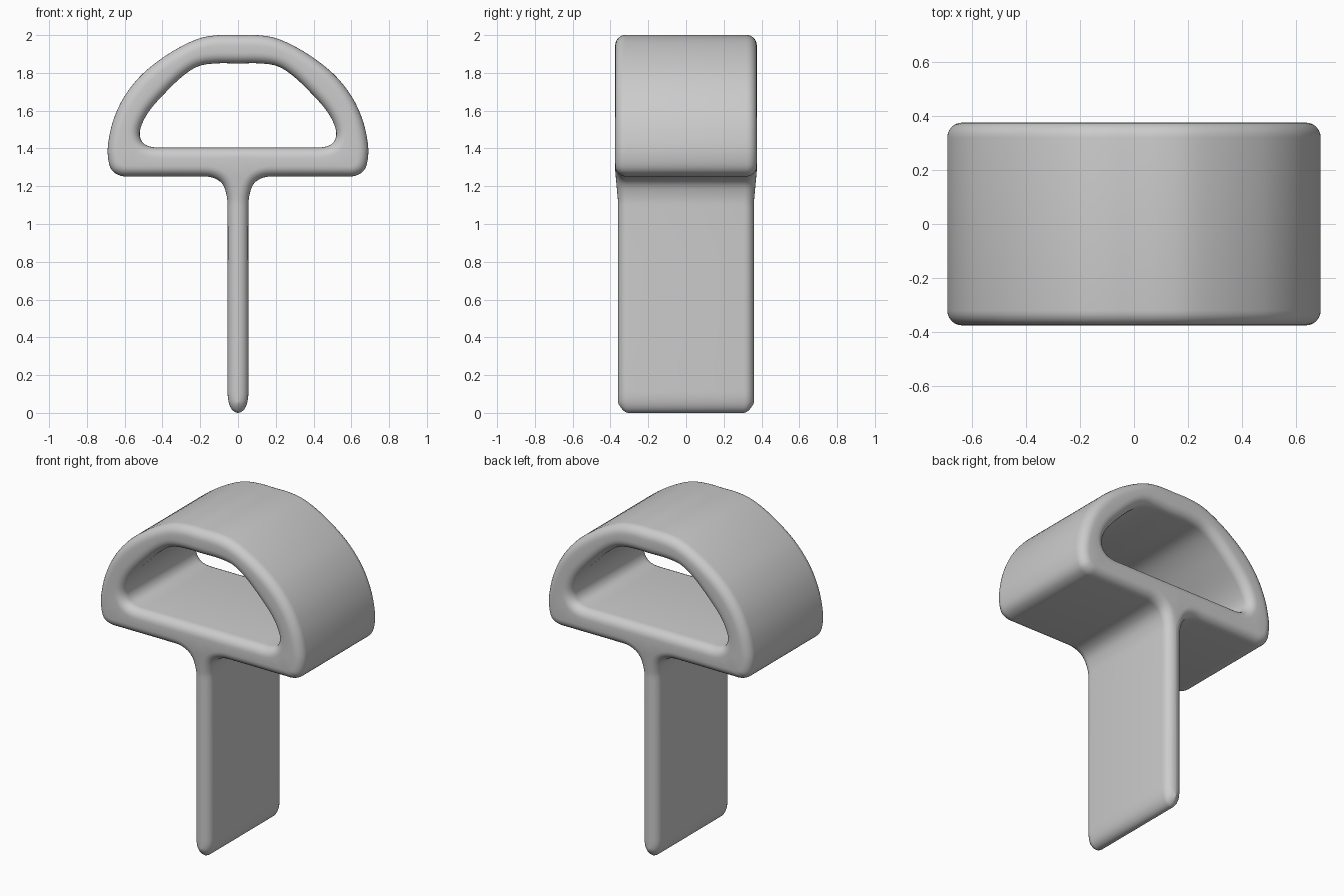
import bpy
import bmesh
import math
from mathutils import Vector

if "Cube" in bpy.data.objects:
    bpy.data.objects.remove(bpy.data.objects["Cube"], do_unlink=True)

ROUND = 0.055       # edge rounding radius
STEPS = 6           # rings in the rounded edge
HEAD_DEPTH = 0.375  # half depth of the loop
STEM_DEPTH = 0.36   # half depth of the blade

grey = bpy.data.materials.new("light grey")
grey.use_nodes = True
grey.diffuse_color = (0.6, 0.6, 0.6, 1)
grey.node_tree.nodes["Principled BSDF"].inputs["Base Color"].default_value = (0.6, 0.6, 0.6, 1)


def mirrored(half):
    """Close a right-hand half outline that starts and ends on x = 0."""
    return half + [(-x, z) for x, z in reversed(half[1:-1])]


def smooth_loop(points, per_segment=4):
    """Sample a soft closed curve through the points."""
    pts = [Vector(p) for p in points]
    n = len(pts)
    tangents = [(pts[(i + 1) % n] - pts[i - 1]).normalized() for i in range(n)]
    out = []
    for i in range(n):
        a, b = pts[i], pts[(i + 1) % n]
        size = (b - a).length
        ta, tb = tangents[i] * size, tangents[(i + 1) % n] * size
        for k in range(per_segment):
            t = k / per_segment
            out.append(a * (2*t**3 - 3*t**2 + 1) + ta * (t**3 - 2*t**2 + t)
                       + b * (3*t**2 - 2*t**3) + tb * (t**3 - t**2))
    return out


def inset(loop, amount, hole):
    """Move a loop into the material, keeping the two sides of the stem apart."""
    n = len(loop)
    result = []
    for i, p in enumerate(loop):
        t = (loop[(i + 1) % n] - loop[i - 1]).normalized()
        normal = Vector((-t.y, t.x)) * (-1 if hole else 1)
        q = p + normal * amount
        if not hole and abs(p.x) > 1e-4 and q.x * p.x <= 0:
            q.x = math.copysign(0.002, p.x)
        result.append(q)
    return result


# Outer silhouette, from the stem tip up over the crown
outer = smooth_loop(mirrored([
    (0, 0), (0.034, 0.02), (0.052, 0.07), (0.055, 0.14), (0.055, 0.6),
    (0.055, 1.08), (0.06, 1.15), (0.085, 1.215), (0.14, 1.247), (0.22, 1.252),
    (0.56, 1.252), (0.62, 1.255), (0.668, 1.285), (0.688, 1.35), (0.687, 1.43),
    (0.66, 1.55), (0.605, 1.67), (0.52, 1.78), (0.42, 1.865), (0.31, 1.935),
    (0.2, 1.984), (0.1, 2.0), (0, 2.0)]))

# Half-moon opening
opening = smooth_loop(mirrored([
    (0, 1.405), (0.38, 1.405), (0.45, 1.407), (0.498, 1.425), (0.52, 1.47),
    (0.508, 1.53), (0.465, 1.605), (0.38, 1.7), (0.29, 1.785), (0.21, 1.835),
    (0.12, 1.85), (0, 1.85)]))

bm = bmesh.new()
rims = {-1: [], 1: []}
for loop, hole in ((outer, False), (opening, True)):
    rings = []
    levels = [(-1, k) for k in range(STEPS + 1)] + [(1, k) for k in range(STEPS, -1, -1)]
    for side, k in levels:
        angle = math.pi / 2 * k / STEPS
        depth = HEAD_DEPTH - ROUND * (1 - math.sin(angle))
        depth = HEAD_DEPTH - ROUND * (1 - math.cos(angle))
        flat = inset(loop, ROUND * (1 - math.sin(angle)), hole)
        rings.append([bm.verts.new((p.x, side * depth, p.y)) for p in flat])
    n = len(loop)
    for r0, r1 in zip(rings, rings[1:]):
        for i in range(n):
            j = (i + 1) % n
            bm.faces.new((r0[i], r0[j], r1[j], r1[i]))
    for side, ring in ((-1, rings[0]), (1, rings[-1])):
        rims[side] += [bm.edges.get((ring[i], ring[(i + 1) % n])) for i in range(n)]

# Front and back faces between the silhouette and the opening
for side, edges in rims.items():
    bmesh.ops.triangle_fill(bm, edges=edges, use_beauty=True, normal=(0, side, 0))

# The stem is slightly narrower than the loop
for v in bm.verts:
    blend = min(max((1.28 - v.co.z) / 0.16, 0), 1)
    v.co.y *= 1 + blend * (STEM_DEPTH / HEAD_DEPTH - 1)

# Softened lower corners of the stem
for v in bm.verts:
    if v.co.z < 0.06:
        edge = max(abs(v.co.y) - (STEM_DEPTH - ROUND), 0) / ROUND
        v.co.z += 0.03 * edge**2 * (1 - v.co.z / 0.06)

bmesh.ops.recalc_face_normals(bm, faces=bm.faces)
mesh = bpy.data.meshes.new("loop_handle_and_stem")
bm.to_mesh(mesh)
bm.free()
mesh.materials.append(grey)
handle = bpy.data.objects.new("loop_handle_and_stem", mesh)
bpy.context.collection.objects.link(handle)
bpy.context.view_layer.objects.active = handle
handle.select_set(True)
bpy.ops.object.shade_smooth_by_angle(angle=math.radians(50))
